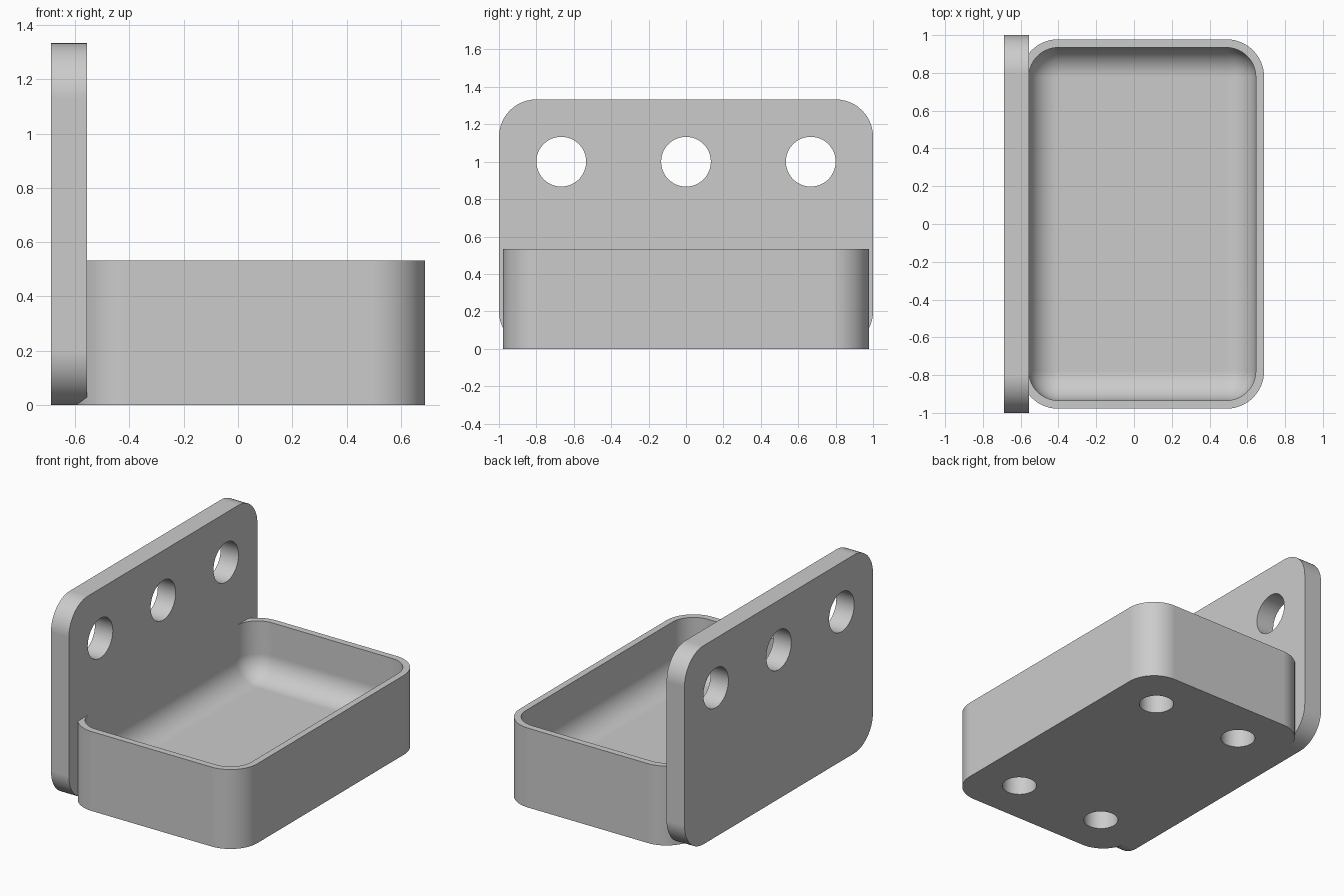
import bpy, bmesh
from math import sin, cos, pi, radians
from mathutils import Vector, Matrix

if "Cube" in bpy.data.objects:
    bpy.data.objects.remove(bpy.data.objects["Cube"])

grey = bpy.data.materials.new("light grey")
grey.use_nodes = True
colour = (0.6, 0.6, 0.6, 1)
grey.diffuse_color = colour
grey.node_tree.nodes["Principled BSDF"].inputs["Base Color"].default_value = colour

SEG = 14


def rounded_rect(half_u, half_v, r):
    """Counter-clockwise outline of a rounded rectangle."""
    pts = []
    for k, (su, sv) in enumerate([(1, 1), (-1, 1), (-1, -1), (1, -1)]):
        for i in range(SEG + 1):
            a = (k + i / SEG) * pi / 2
            pts.append((su * (half_u - r) + r * cos(a), sv * (half_v - r) + r * sin(a)))
    return pts


def loft(name, rings):
    """Closed solid through a list of matching rings."""
    bm = bmesh.new()
    loops = [[bm.verts.new(p) for p in ring] for ring in rings]
    n = len(loops[0])
    for a, b in zip(loops, loops[1:]):
        for i in range(n):
            j = (i + 1) % n
            bm.faces.new((a[i], a[j], b[j], b[i]))
    bm.faces.new(loops[0][::-1])
    bm.faces.new(loops[-1])
    bmesh.ops.remove_doubles(bm, verts=bm.verts, dist=0.0002)
    bmesh.ops.recalc_face_normals(bm, faces=bm.faces)
    return finish(name, bm)


def finish(name, bm):
    mesh = bpy.data.meshes.new(name)
    bm.to_mesh(mesh)
    bm.free()
    mesh.materials.append(grey)
    obj = bpy.data.objects.new(name, mesh)
    bpy.context.collection.objects.link(obj)
    return obj


def drill(obj, centres, radius, depth, axis):
    """Cut round holes centred on the given points, then smooth the part."""
    bm = bmesh.new()
    turn = Vector((0, 0, 1)).rotation_difference(Vector(axis)).to_matrix().to_4x4()
    for c in centres:
        bmesh.ops.create_cone(bm, cap_ends=True, segments=48, radius1=radius, radius2=radius,
                              depth=depth, matrix=Matrix.Translation(c) @ turn)
    cutter = finish(obj.name + "_cutter", bm)
    cutter.hide_render = True
    mod = obj.modifiers.new("holes", "BOOLEAN")
    mod.object, mod.operation, mod.solver = cutter, "DIFFERENCE", "EXACT"
    bpy.ops.object.select_all(action="DESELECT")
    bpy.context.view_layer.objects.active = obj
    obj.select_set(True)
    bpy.ops.object.modifier_apply(modifier=mod.name)
    bpy.data.objects.remove(cutter)
    bpy.ops.object.shade_smooth_by_angle(angle=radians(30))
    weighted = obj.modifiers.new("even shading", "WEIGHTED_NORMAL")
    weighted.keep_sharp = True


# Upright mounting plate with three through holes
back_x, face_x, plate_h = -0.689, -0.556, 1.333
outline = rounded_rect(1, plate_h / 2, 0.2)
plate = loft("back_plate", [[(x, u, v + plate_h / 2) for u, v in outline]
                            for x in (back_x, face_x)])
drill(plate, [(-0.62, y, 1.0) for y in (-0.667, 0, 0.667)], 0.133, 0.4, (1, 0, 0))

# Tray: outer wall, rim, inner wall, rounded inner bottom, floor
mid_x, half_x, half_y, corner = 0.044, 0.645, 0.978, 0.2
wall, top, floor, fillet = 0.044, 0.533, 0.156, 0.156


def tray_ring(inset, z):
    pts = rounded_rect(half_x - inset, half_y - inset, corner - inset)
    return [(mid_x + u, v, z) for u, v in pts]


rings = [tray_ring(0, 0), tray_ring(0, top), tray_ring(wall, top)]
for i in range(SEG + 1):
    a = i / SEG * pi / 2
    rings.append(tray_ring(wall + fillet * (1 - cos(a)), floor + fillet * (1 - sin(a))))
tray = loft("tray", rings)

# Four blind sockets underneath
sockets = [(mid_x + sx * 0.333, sy * 0.667, 0) for sx in (-1, 1) for sy in (-1, 1)]
drill(tray, sockets, 0.107, 0.27, (0, 0, 1))
